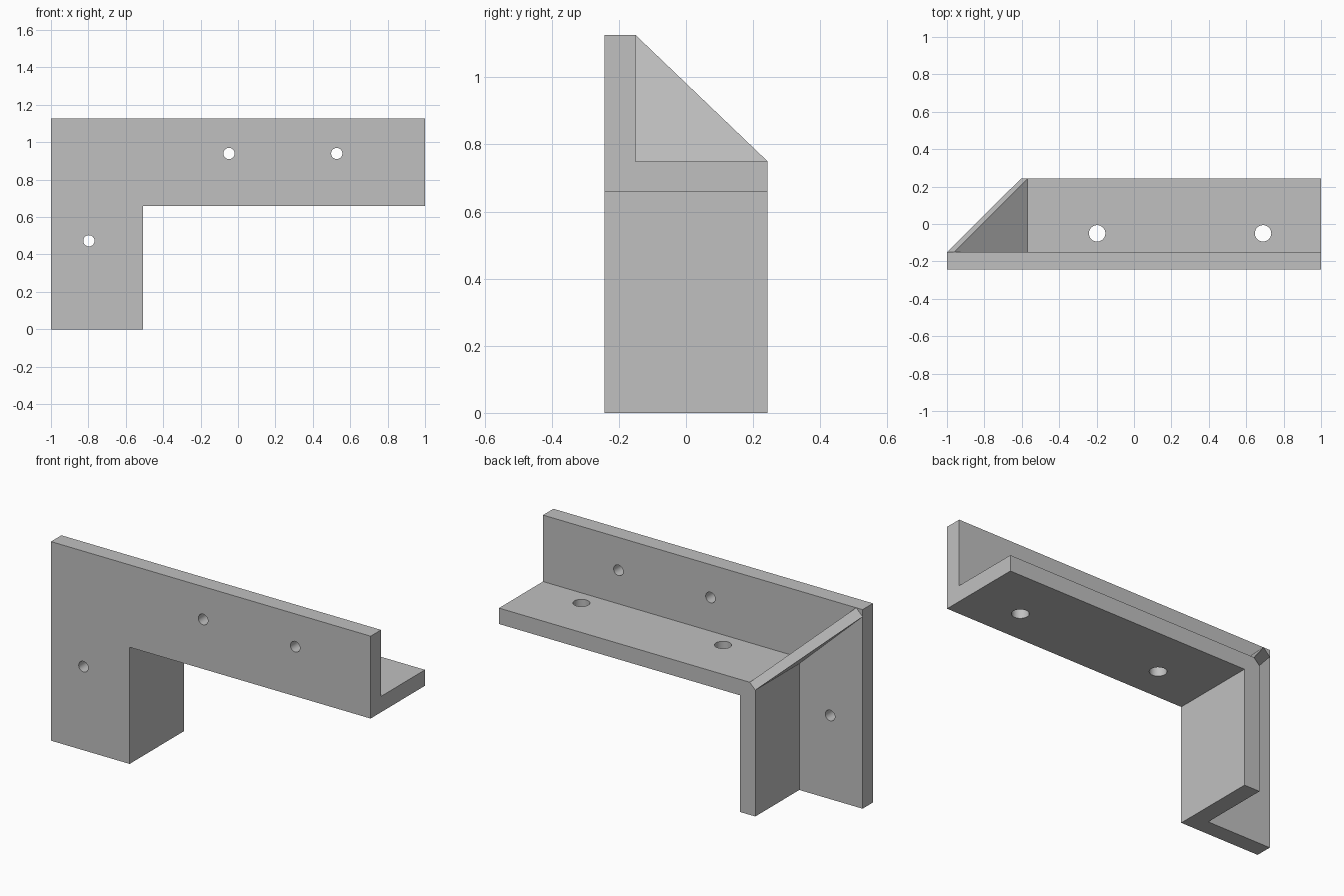
import bpy, bmesh
from mathutils import Vector

if "Cube" in bpy.data.objects:
    bpy.data.objects.remove(bpy.data.objects["Cube"])

GREY = (0.53, 0.53, 0.53, 1)
metal = bpy.data.materials.new("plain grey")
metal.use_nodes = True
metal.diffuse_color = GREY
metal.node_tree.nodes["Principled BSDF"].inputs["Base Color"].default_value = GREY

# Overall limits and shared edges
LEFT, RIGHT, TOP = -1.0, 1.0, 1.126
FRONT, INNER, BACK = -0.243, -0.15, 0.243
LEG_IN, LEG_OUT = -0.508, -0.604
SHELF_LOW, SHELF_TOP = 0.66, 0.75
CHAMFER = 0.035


def solid(name, ring_a, ring_b):
    """Closed solid between two matching rings of points."""
    bm = bmesh.new()
    a = [bm.verts.new(p) for p in ring_a]
    b = [bm.verts.new(p) for p in ring_b]
    bm.faces.new(a)
    bm.faces.new(b[::-1])
    for i in range(len(a)):
        j = (i + 1) % len(a)
        bm.faces.new((a[j], a[i], b[i], b[j]))
    bmesh.ops.recalc_face_normals(bm, faces=bm.faces)
    mesh = bpy.data.meshes.new(name)
    bm.to_mesh(mesh)
    bm.free()
    mesh.materials.append(metal)
    obj = bpy.data.objects.new(name, mesh)
    bpy.context.collection.objects.link(obj)
    return obj


def extrude_y(name, profile, y0, y1):
    return solid(name, [(x, y0, z) for x, z in profile],
                 [(x, y1, z) for x, z in profile])


def drill(obj, centre, axis, radius):
    """Cut a round hole through a part."""
    turn = Vector((0, 0, 1)).rotation_difference(Vector(axis)).to_euler()
    bpy.ops.mesh.primitive_cylinder_add(vertices=32, radius=radius, depth=0.3,
                                        location=centre, rotation=turn)
    cutter = bpy.context.object
    cutter.hide_render = True
    cutter.data.materials.append(metal)
    mod = obj.modifiers.new("hole", "BOOLEAN")
    mod.operation, mod.solver, mod.object = "DIFFERENCE", "EXACT", cutter
    bpy.ops.object.select_all(action="DESELECT")
    bpy.context.view_layer.objects.active = obj
    obj.select_set(True)
    bpy.ops.object.modifier_apply(modifier=mod.name)
    bpy.data.objects.remove(cutter)


# Front plate: upside-down L with three screw holes
front_plate = extrude_y("front_plate", [
    (LEFT, 0), (LEG_IN, 0), (LEG_IN, SHELF_LOW), (RIGHT, SHELF_LOW),
    (RIGHT, TOP), (LEFT, TOP)], FRONT, INNER)
for x, z in ((-0.797, 0.473), (-0.048, 0.94), (0.528, 0.94)):
    drill(front_plate, (x, (FRONT + INNER) / 2, z), (0, 1, 0), 0.03)

# Shelf and leg flange: one bent strip with a chamfered outer corner
flange = extrude_y("shelf_and_leg_flange", [
    (LEG_OUT, 0), (LEG_IN, 0), (LEG_IN, SHELF_LOW), (RIGHT, SHELF_LOW),
    (RIGHT, SHELF_TOP), (LEG_OUT + CHAMFER, SHELF_TOP),
    (LEG_OUT, SHELF_TOP - CHAMFER)], INNER, BACK)
for x in (-0.197, 0.69):
    drill(flange, (x, -0.05, (SHELF_LOW + SHELF_TOP) / 2), (0, 0, 1), 0.044)

# Diagonal gusset from the chamfer to the plate's top corner
upper, lower = (LEG_OUT + CHAMFER, SHELF_TOP), (LEG_OUT, SHELF_TOP - CHAMFER)
gusset = solid("corner_gusset",
               [(LEFT + 0.04, INNER, TOP), (upper[0], INNER, upper[1]),
                (upper[0], BACK, upper[1])],
               [(LEFT, INNER, TOP - 0.04), (lower[0], INNER, lower[1]),
                (lower[0], BACK, lower[1])])

# Smooth hole walls, sharp edges everywhere else
bpy.ops.object.select_all(action="DESELECT")
for part in (front_plate, flange, gusset):
    part.select_set(True)
bpy.context.view_layer.objects.active = front_plate
bpy.ops.object.shade_smooth_by_angle()
